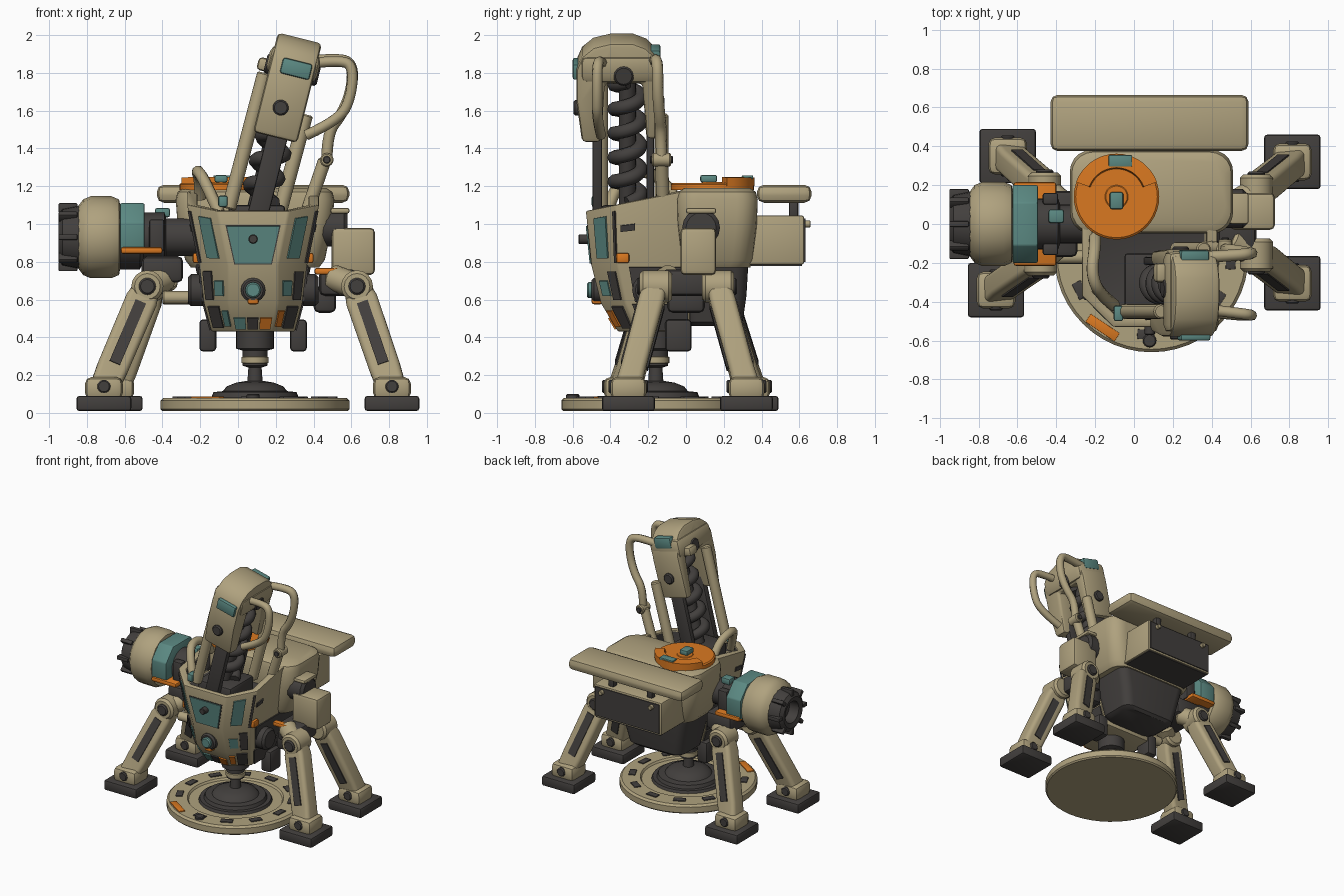
import bpy, bmesh
from math import sin, cos, pi, radians
from mathutils import Vector, Matrix

if "Cube" in bpy.data.objects:
    bpy.data.objects.remove(bpy.data.objects["Cube"])


def material(name, rgb):
    m = bpy.data.materials.new(name)
    m.use_nodes = True
    m.diffuse_color = (*rgb, 1)
    m.node_tree.nodes["Principled BSDF"].inputs["Base Color"].default_value = (*rgb, 1)
    return m


TAN = material("sand paint", (0.43, 0.36, 0.21))
DARK = material("dark metal", (0.055, 0.05, 0.047))
TEAL = material("teal paint", (0.105, 0.25, 0.225))
ORANGE = material("orange paint", (0.7, 0.19, 0.015))
MID = 0.08  # centre line of the body
made = []


def finish(name, bm, mats, bevel=0.0, matrix=None):
    bmesh.ops.recalc_face_normals(bm, faces=bm.faces)
    if bevel:
        sharp = [e for e in bm.edges if len(e.link_faces) == 2 and e.calc_face_angle(0) > 0.5]
        bmesh.ops.bevel(bm, geom=sharp, offset=bevel, segments=2, profile=0.5,
                        affect='EDGES', clamp_overlap=True)
    if matrix:
        bm.transform(matrix)
    mesh = bpy.data.meshes.new(name)
    bm.to_mesh(mesh)
    bm.free()
    ob = bpy.data.objects.new(name, mesh)
    for m in mats:
        mesh.materials.append(m)
    bpy.context.collection.objects.link(ob)
    made.append(ob)


def loft(name, rings, mats, bevel=0.0, matrix=None):
    """Skin closed rings; mats is one material or one per band."""
    bm = bmesh.new()
    rows = [[bm.verts.new(p) for p in ring] for ring in rings]
    bands = mats if isinstance(mats, list) else [mats] * (len(rows) - 1)
    slots = list(dict.fromkeys(bands))
    n = len(rows[0])
    for i, band in enumerate(bands):
        for k in range(n):
            j = (k + 1) % n
            f = bm.faces.new((rows[i][k], rows[i][j], rows[i + 1][j], rows[i + 1][k]))
            f.material_index = slots.index(band)
    bm.faces.new(rows[0]).material_index = slots.index(bands[0])
    bm.faces.new(rows[-1]).material_index = slots.index(bands[-1])
    finish(name, bm, slots, bevel, matrix)


def box(name, loc, size, mat, bevel=0.012, matrix=None):
    bm = bmesh.new()
    bmesh.ops.create_cube(bm, size=1, matrix=Matrix.Translation(loc) @ Matrix.Diagonal((*size, 1)))
    finish(name, bm, [mat], bevel, matrix)


def aim(start, end):
    """Frame at start whose z axis points to end."""
    z = (Vector(end) - Vector(start)).normalized()
    ref = Vector((0, 1, 0)) if abs(z.y) < 0.9 else Vector((0, 0, 1))
    y = (ref - z * ref.dot(z)).normalized()
    m = Matrix((y.cross(z), y, z)).transposed().to_4x4()
    m.translation = start
    return m


def lathe(name, profile, start, end, mats, seg=24, matrix=None):
    rings = [[(r * cos(2 * pi * k / seg), r * sin(2 * pi * k / seg), d) for k in range(seg)]
             for d, r in profile]
    m = aim(start, end)
    loft(name, rings, mats, 0, matrix @ m if matrix else m)


def rod(name, start, end, r, mat, seg=16, matrix=None):
    h = (Vector(end) - Vector(start)).length
    c = min(r, h) * 0.2
    lathe(name, [(0, r - c), (c, r), (h - c, r), (h, r - c)], start, end, mat, seg, matrix)


def tube(name, points, r, mat, matrix=None):
    cu = bpy.data.curves.new(name, 'CURVE')
    cu.dimensions, cu.bevel_depth, cu.bevel_resolution = '3D', r, 2
    cu.use_fill_caps = True
    sp = cu.splines.new('NURBS')
    sp.points.add(len(points) - 1)
    for p, co in zip(sp.points, points):
        p.co = (*co, 1)
    sp.use_endpoint_u, sp.order_u, sp.resolution_u = True, 3, 6
    cu.materials.append(mat)
    ob = bpy.data.objects.new(name, cu)
    bpy.context.collection.objects.link(ob)
    if matrix:
        ob.matrix_world = matrix


def rounded(z, w, d, r, cx, cy):
    """Rounded rectangle ring."""
    pts = []
    for q, (sx, sy) in enumerate(((1, 1), (-1, 1), (-1, -1), (1, -1))):
        for k in range(6):
            a = (q + k / 5) * pi / 2
            pts.append((cx + sx * (w / 2 - r) + r * cos(a), cy + sy * (d / 2 - r) + r * sin(a), z))
    return pts


# Round landing base with rings, inlays and the centre stem
BX, BY = MID + 0.01, -0.16
axis = ((BX, BY, 0.01), (BX, BY, 1))
lathe("base_disc", [(0, 0.49), (0.01, 0.5), (0.055, 0.5), (0.07, 0.485), (0.07, 0.35),
                    (0.055, 0.34), (0.055, 0.24)], *axis, TAN, 48)
lathe("base_hub", [(0.05, 0.27), (0.075, 0.26), (0.075, 0.23), (0.1, 0.22), (0.105, 0.17), (0.13, 0.15),
                   (0.15, 0.1), (0.16, 0.04), (0.23, 0.035), (0.24, 0.065), (0.32, 0.065),
                   (0.33, 0.1), (0.46, 0.1)], *axis, DARK, 32)
lathe("stem_collar", [(0.25, 0.06), (0.255, 0.072), (0.285, 0.072), (0.29, 0.06)], *axis, TAN)
for k in range(12):
    turn = Matrix.Translation((BX, BY, 0)) @ Matrix.Rotation(radians(26 + 30 * k), 4, 'Z')
    painted = k == 7
    box("base_inlay", (0.45 if painted else 0.41, 0, 0.08), (0.05, 0.18 if painted else 0.09, 0.016),
        ORANGE if painted else DARK, 0.003, turn)
rod("base_bolt", (MID, -0.6, 0.07), (MID, -0.6, 0.1), 0.035, DARK)

# Faceted front hull with an open cockpit
hull = []
for z, w, wf, yf, ym in ((0.43, 0.22, 0.1, -0.36, -0.26), (0.58, 0.26, 0.13, -0.45, -0.32),
                         (0.78, 0.285, 0.13, -0.5, -0.36), (1.07, 0.35, 0.19, -0.53, -0.37)):
    tilt = 0.2 if z > 1 else 0
    outline = ((-w, 0.02), (-w, ym), (-wf, yf), (wf, yf), (w, ym), (w, 0.02))
    hull.append([Vector((MID + x, y, z + tilt * (y - yf))) for x, y in outline])
centre = Vector((MID, -0.24, 0))
rim = [Vector((*(centre.xy + (p.xy - centre.xy) * 0.84), p.z)) for p in hull[-1]]
floor = [Vector((p.x, p.y, 0.98)) for p in rim]
loft("front_hull", hull + [rim, floor], [TAN] * 4 + [DARK], 0.01)


def hull_panel(name, level, side, u, v, mat, taper=0.0, lift=0.009):
    """Thin plate on one hull facet, in facet coordinates."""
    a, b = hull[level][side:side + 2]
    d, c = hull[level + 1][side:side + 2]
    quad = []
    for s, t in ((u[0] + taper, v[0]), (u[1] - taper, v[0]), (u[1], v[1]), (u[0], v[1])):
        quad.append(a.lerp(b, s).lerp(d.lerp(c, s), t))
    n = (b - a).cross(d - a).normalized()
    loft(name, [quad, [p + n * lift for p in quad]], mat)


hull_panel("window_frame", 2, 2, (0.08, 0.92), (0.02, 0.74), DARK, 0.04, 0.003)
hull_panel("front_window", 2, 2, (0.1, 0.9), (0.04, 0.72), TEAL, 0.04)
for side, flip in ((1, False), (3, True)):
    def span(a, b):
        return (1 - b, 1 - a) if flip else (a, b)
    outer = 4 if flip else 0
    hull_panel("side_window", 2, side, span(0.34, 0.74), (0.13, 0.84), TEAL)
    hull_panel("seam", 2, side, span(0.02, 0.1), (0.05, 0.9), DARK)
    hull_panel("cheek_vent", 1, side, span(0.12, 0.42), (0.1, 0.85), DARK)
    hull_panel("cheek_light", 1, side, span(0.5, 0.82), (0.2, 0.6), TEAL)
    hull_panel("chin_vent", 0, side, span(0.15, 0.6), (0.15, 0.9), DARK)
    hull_panel("chin_light", 0, side, span(0.68, 0.92), (0.2, 0.75), ORANGE if flip else TEAL)
    hull_panel("flank_vent", 1, outer, span(0.03, 0.85), (0.04, 0.96), DARK)
    hull_panel("flank_vent", 0, outer, span(0.03, 0.9), (0.06, 0.98), DARK)
    hull_panel("flank_slot", 2, outer, span(0.75, 0.95), (0.55, 0.65), DARK)
for u, mat in (((0.05, 0.32), TEAL), ((0.36, 0.62), DARK), ((0.66, 0.94), ORANGE)):
    hull_panel("chin_block", 0, 2, u, (0.1, 0.5), mat)
rod("window_bolt", (MID, -0.5, 0.92), (MID, -0.57, 0.92), 0.025, DARK)
rod("nose_ring", (MID, -0.44, 0.65), (MID, -0.5, 0.65), 0.065, DARK)
rod("nose_lamp", (MID, -0.46, 0.65), (MID, -0.525, 0.65), 0.042, TEAL)
box("nose_tab", (MID, -0.47, 0.595), (0.06, 0.06, 0.04), ORANGE)
for s in (-1, 1):
    box("hull_marker", (MID + s * 0.295, -0.335, 0.82), (0.05, 0.07, 0.055), ORANGE)
    rod("side_drum", (MID + s * 0.25, -0.2, 0.65), (MID + s * 0.345, -0.2, 0.65), 0.085, DARK)
    box("lower_fin", (MID + s * 0.24, -0.04, 0.41), (0.09, 0.14, 0.17), DARK, 0.02)

# Rear body: shell, lower tub, cargo box and rear wing
loft("rear_shell", [rounded(z, w, d, 0.11, MID + 0.01, 0.165) for z, w, d in (
    (0.77, 0.68, 0.35), (0.81, 0.74, 0.38), (1.0, 0.82, 0.42), (1.13, 0.84, 0.43),
    (1.17, 0.82, 0.41), (1.19, 0.76, 0.35))], TAN)
loft("lower_tub", [rounded(z, w, d, 0.07, MID, 0.15) for z, w, d in (
    (0.46, 0.42, 0.26), (0.48, 0.48, 0.3), (0.62, 0.54, 0.34), (0.79, 0.62, 0.36))], DARK)
box("cargo_box", (MID, 0.47, 0.915), (0.6, 0.31, 0.26), TAN, 0.012)
box("cargo_back", (MID, 0.628, 0.915), (0.57, 0.009, 0.23), DARK, 0)
box("cargo_bottom", (MID, 0.48, 0.783), (0.57, 0.27, 0.009), DARK, 0)
box("rear_wing", (MID, 0.52, 1.16), (1.02, 0.29, 0.095), TAN, 0.038)
for s in (-1, 1):
    box("wing_post", (MID + s * 0.17, 0.57, 1.08), (0.05, 0.05, 0.1), DARK)
    rod("box_pin", (MID + s * 0.22, 0.62, 1.0), (MID + s * 0.22, 0.66, 1.0), 0.018, TAN)

# Orange hatch on the shell, with a raised arc at its back
HX, HY = -0.09, 0.14
lathe("hatch", [(0, 0.22), (0.03, 0.22), (0.038, 0.21), (0.038, 0.06), (0.042, 0.055)],
      (HX, HY, 1.18), (HX, HY, 2), ORANGE, 40)
loft("hatch_arc", [[(HX + r * cos(a), HY + r * sin(a), z) for r, z in (
    (0.14, 1.2), (0.222, 1.2), (0.222, 1.245), (0.15, 1.25))]
    for a in (radians(20 + 10 * k) for k in range(15))], ORANGE)
box("hatch_knob", (HX, HY - 0.02, 1.24), (0.07, 0.09, 0.04), TEAL)
box("hatch_tab", (HX + 0.02, HY + 0.185, 1.247), (0.12, 0.06, 0.02), TEAL, 0.005)

# Side engine along the x axis
EZ = 0.93
inward = ((-0.96, 0, EZ), (0, 0, EZ))
lathe("engine_drum", [(0.11, 0.16), (0.14, 0.2), (0.18, 0.217), (0.29, 0.217), (0.33, 0.2),
                      (0.34, 0.15)], *inward, TAN, 16)
lathe("engine_nozzle", [(0.1, 0.08), (0.02, 0.085), (0.01, 0.12), (0.03, 0.15), (0.13, 0.17),
                        (0.2, 0.1)], *inward, DARK)
lathe("engine_shaft", [(0.33, 0.17), (0.44, 0.17), (0.46, 0.13), (0.57, 0.13), (0.58, 0.1),
                       (0.75, 0.1)], *inward, DARK)
for k in range(8):
    spin = Matrix.Translation((0, 0, EZ)) @ Matrix.Rotation(k * pi / 4, 4, 'X')
    box("nozzle_lug", (-0.9, 0, 0.155), (0.1, 0.03, 0.05), DARK, 0.006, spin)
collar = ((-0.2, 0.86), (-0.2, 1.01), (-0.11, 1.11), (0.11, 1.11), (0.2, 1.01), (0.2, 0.86))
loft("engine_collar", [[(x, y, z) for y, z in collar] for x in (-0.625, -0.495)], TEAL, 0.008)
box("engine_tray", (-0.51, 0, 0.86), (0.22, 0.43, 0.035), ORANGE)
box("shaft_tab", (-0.4, 0.04, 1.06), (0.08, 0.07, 0.05), TEAL)
for s in (-1, 1):
    box("shaft_guard", (-0.43, s * 0.13, 0.94), (0.08, 0.06, 0.17), DARK)

# Hips
box("left_hip", (-0.4, 0, 0.76), (0.22, 0.34, 0.14), DARK, 0.03)
rod("left_hip_tube", (-0.4, -0.17, 0.61), (-0.16, -0.17, 0.61), 0.035, TAN)
box("right_hip", (0.53, 0, 0.69), (0.2, 0.26, 0.14), DARK, 0.03)
box("right_hip_lower", (0.46, 0, 0.6), (0.12, 0.2, 0.14), DARK, 0.03)
box("right_hip_cover", (0.61, 0.065, 0.855), (0.23, 0.19, 0.25), TAN, 0.025)
rod("right_shoulder", (0.4, 0.08, 0.98), (0.58, 0.08, 0.98), 0.1, DARK)
box("right_shoulder_cap", (0.54, 0.08, 1.07), (0.1, 0.16, 0.03), TAN)
box("right_hip_bar", (0.47, -0.12, 0.75), (0.13, 0.05, 0.035), ORANGE)

# Four legs: foot, ankle, beam and knee
for foot, knee in (((-0.71, -0.34), (-0.48, -0.18)), ((-0.65, 0.35), (-0.46, 0.18)),
                   ((0.815, -0.305), (0.63, -0.16)), ((0.815, 0.32), (0.63, 0.17))):
    fx, fy = foot
    side = 1 if fy > 0 else -1
    low, high = Vector((*foot, 0.13)), Vector((*knee, 0.67))
    frame, length = aim(low, high), (high - low).length
    box("foot_pad", (fx, fy, 0.05), (0.29, 0.28, 0.08), DARK, 0.015)
    box("ankle_block", (fx, fy, 0.13), (0.2, 0.19, 0.12), TAN, 0.035)
    rod("ankle_pin", (fx, fy - 0.105, 0.14), (fx, fy + 0.105, 0.14), 0.035, DARK)
    loft("leg_beam", [rounded(z * length, w, d, 0.03, 0, 0) for z, w, d in (
        (0, 0.15, 0.14), (0.2, 0.165, 0.13), (0.85, 0.17, 0.135), (1.02, 0.13, 0.12))],
        TAN, 0, frame)
    box("leg_inlay", (0, 0, length * 0.52), (0.06, 0.148, length * 0.6), DARK, 0, frame)
    rod("knee_joint", (high.x, high.y - 0.085, high.z), (high.x, high.y + 0.085, high.z), 0.085, TAN)
    rod("knee_cap", high, (high.x, high.y + side * 0.1, high.z), 0.045, DARK)
    rod("thigh", high, (knee[0] * 0.78, knee[1] * 0.5, 0.72), 0.07, TAN)

# Leaning boom, built upright and tilted
lean = Matrix.Translation((0.1, -0.33, 1.07)) @ Matrix.Rotation(radians(14), 4, 'Y')
arch = [(-0.22, 0.4), (-0.25, 0.62), (-0.25, 0.8), (-0.22, 0.87), (-0.16, 0.92), (-0.07, 0.942),
        (0.05, 0.942), (0.12, 0.915), (0.175, 0.86), (0.2, 0.74), (0.19, 0.42), (0.12, 0.42),
        (0.1, 0.72), (-0.1, 0.72), (-0.12, 0.4)]
loft("boom_head", [[(x, y, z) for y, z in arch] for x in (-0.12, 0.12)], TAN, 0.022, lean)
box("head_crown", (0, -0.02, 0.8), (0.275, 0.42, 0.15), TAN, 0.04, lean)
box("head_window", (0.02, -0.25, 0.78), (0.16, 0.04, 0.085), TEAL, 0.012, lean)
box("head_rear_window", (0, 0.165, 0.85), (0.15, 0.06, 0.085), TEAL, 0.012, lean)
rod("head_bolt", (-0.01, -0.2, 0.56), (-0.01, -0.265, 0.56), 0.042, DARK, 16, lean)
rod("head_rear_bolt", (0, 0.15, 0.58), (0, 0.215, 0.58), 0.042, DARK, 16, lean)
rod("head_axle", (-0.145, 0, 0.77), (0.145, 0, 0.77), 0.055, DARK, 16, lean)
box("head_side_knob", (-0.14, 0.08, 0.76), (0.09, 0.1, 0.07), TAN, 0.02, lean)
coil = [(0.075 * cos(a * pi / 4), 0.02 + 0.075 * sin(a * pi / 4), 0.06 + a * 0.0165) for a in range(41)]
tube("boom_spring", coil, 0.038, DARK, lean)
rod("spring_core", (0, 0.02, -0.08), (0, 0.02, 0.76), 0.045, DARK, 16, lean)
box("front_rail", (0.01, -0.14, 0.22), (0.11, 0.05, 0.62), DARK, 0.01, lean)
box("rear_rail", (0, 0.14, 0.25), (0.11, 0.04, 0.7), DARK, 0.01, lean)
rod("left_strut", (-0.05, -0.45, 1.08), (0.14, -0.45, 1.8), 0.038, TAN)
rod("right_strut", (0.22, -0.13, 1.06), (0.36, -0.13, 1.58), 0.038, TAN)
rod("hose_strut", (0.37, -0.12, 1.08), (0.46, -0.13, 1.34), 0.035, TAN)
rod("hose_joint", (0.47, -0.18, 1.34), (0.47, -0.08, 1.34), 0.036, TAN)
rod("hose_pin", (0.47, -0.19, 1.34), (0.47, -0.07, 1.34), 0.02, DARK)
tube("rear_hose", [(0.36, -0.17, 1.86), (0.54, -0.16, 1.88), (0.61, -0.15, 1.84), (0.6, -0.15, 1.7),
                   (0.55, -0.14, 1.58), (0.47, -0.13, 1.48), (0.47, -0.13, 1.32)], 0.03, TAN)
tube("head_hose", [(0.38, -0.44, 1.85), (0.55, -0.46, 1.87), (0.61, -0.47, 1.83), (0.6, -0.47, 1.68),
                   (0.54, -0.47, 1.55), (0.36, -0.45, 1.47)], 0.028, TAN)

# Cockpit fittings
tube("cockpit_rail", [(-0.1, -0.42, 1.06), (-0.18, -0.36, 1.24), (-0.22, -0.25, 1.29),
                      (-0.2, -0.12, 1.24), (-0.2, -0.06, 1.14)], 0.032, TAN)
box("cockpit_console", (0.1, -0.3, 1.04), (0.3, 0.3, 0.12), DARK, 0.02)
box("cockpit_lamp", (-0.08, -0.46, 1.12), (0.05, 0.08, 0.06), TEAL)

bpy.ops.object.select_all(action='DESELECT')
for ob in made:
    ob.select_set(True)
bpy.context.view_layer.objects.active = made[0]
bpy.ops.object.shade_smooth_by_angle(angle=radians(35))
